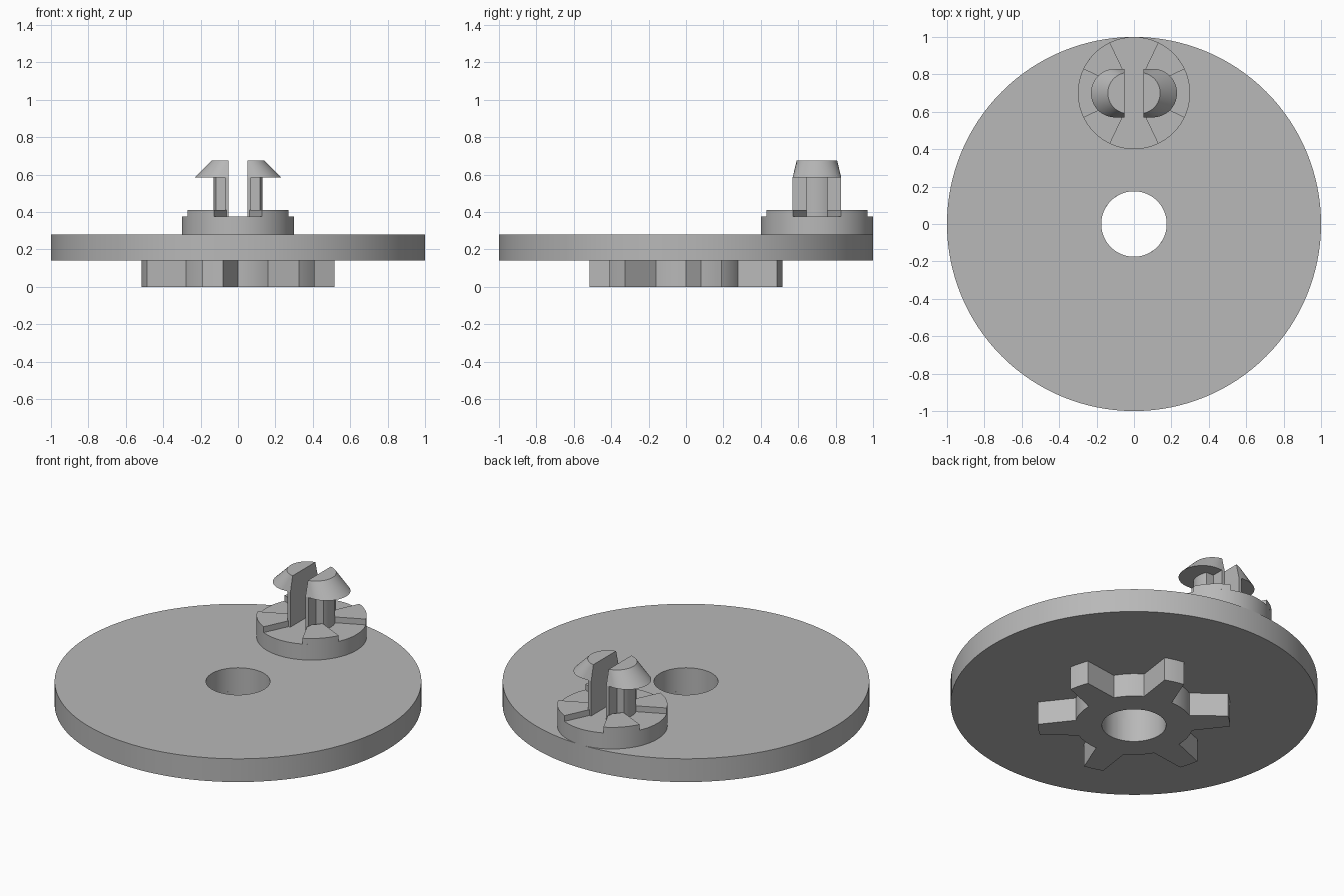
import bpy, bmesh, math

cube = bpy.data.objects.get("Cube")
if cube:
    bpy.data.objects.remove(cube, do_unlink=True)

grey = bpy.data.materials.new("plain_grey")
grey.use_nodes = True
grey.diffuse_color = (0.48, 0.48, 0.48, 1)
grey.node_tree.nodes["Principled BSDF"].inputs["Base Color"].default_value = grey.diffuse_color

PIN_Y = 0.7
HOLE = 0.175


def arc(r, a0, a1, n, cx=0.0):
    """Points on an arc, angles in degrees, end included."""
    steps = [math.radians(a0 + (a1 - a0) * i / n) for i in range(n + 1)]
    return [(cx + r * math.cos(a), r * math.sin(a)) for a in steps]


def circle(r, n=128):
    return arc(r, 0, 360, n)[:-1]


def loft(name, lower, upper, z0, z1, hole=None, y=0.0, mirror=False):
    """Solid between two outlines, with an optional round hole through it."""
    bm = bmesh.new()

    def ring(points, z):
        return [bm.verts.new((px, py + y, z)) for px, py in points]

    def bridge(a, b):
        for i in range(len(a)):
            j = (i + 1) % len(a)
            bm.faces.new((a[i], a[j], b[j], b[i]))

    low, top = ring(lower, z0), ring(upper, z1)
    bridge(low, top)
    if hole:
        inner = [(hole * px / math.hypot(px, py), hole * py / math.hypot(px, py)) for px, py in lower]
        low_in, top_in = ring(inner, z0), ring(inner, z1)
        bridge(top, top_in)
        bridge(top_in, low_in)
        bridge(low_in, low)
    else:
        bm.faces.new(low[::-1])
        bm.faces.new(top)
    bmesh.ops.recalc_face_normals(bm, faces=bm.faces)
    mesh = bpy.data.meshes.new(name)
    bm.to_mesh(mesh)
    bm.free()
    mesh.materials.append(grey)
    obj = bpy.data.objects.new(name, mesh)
    bpy.context.collection.objects.link(obj)
    bpy.ops.object.select_all(action='DESELECT')
    obj.select_set(True)
    bpy.context.view_layer.objects.active = obj
    bpy.ops.object.shade_smooth_by_angle(angle=math.radians(30))
    if mirror:
        obj.modifiers.new("mirror", 'MIRROR').use_axis[0] = True
    return obj


def prism(name, outline, z0, z1, **options):
    return loft(name, outline, outline, z0, z1, **options)


# Main disc with its centre hole
prism("disc", circle(1.0), 0.14, 0.28, hole=HOLE)

# Six-toothed drive hub underneath: tapered teeth joined by round valleys
hub = []
for k in range(6):
    a = 15 + 60 * k
    hub += arc(0.523, a - 6.3, a + 6.3, 6)
    hub += arc(0.321, a + 15, a + 45, 8)
prism("toothed_hub", hub, 0.0, 0.14, hole=HOLE)

# Round foot of the clip
prism("clip_foot", circle(0.3, 96), 0.28, 0.375, y=PIN_Y)

# Four raised pads on the foot
for k, side in enumerate(("back_left", "back_right", "front_right", "front_left")):
    a = 90 * k
    pad = arc(0.3, a + 25.5, a + 64.5, 12) + arc(0.12, a + 64.5, a + 25.5, 6)
    prism("pad_" + side, pad, 0.375, 0.41, y=PIN_Y)

# Split posts: thin slab by the slot with a rounded rib behind it
post = [(0.05, -0.13), (0.07, -0.13), (0.07, -0.056)]
post += arc(0.13, -25.5, 25.5, 10)
post += [(0.07, 0.056), (0.07, 0.13), (0.05, 0.13)]
prism("clip_posts", post, 0.375, 0.585, y=PIN_Y, mirror=True)

# Barbed heads, sloping in towards the top
lower = [(0.05, -0.13)] + arc(0.13, -90, 90, 32, cx=0.1) + [(0.05, 0.13)]
upper = arc(0.11, -79, 79, 34, cx=0.03)
loft("clip_heads", lower, upper, 0.585, 0.675, y=PIN_Y, mirror=True)
